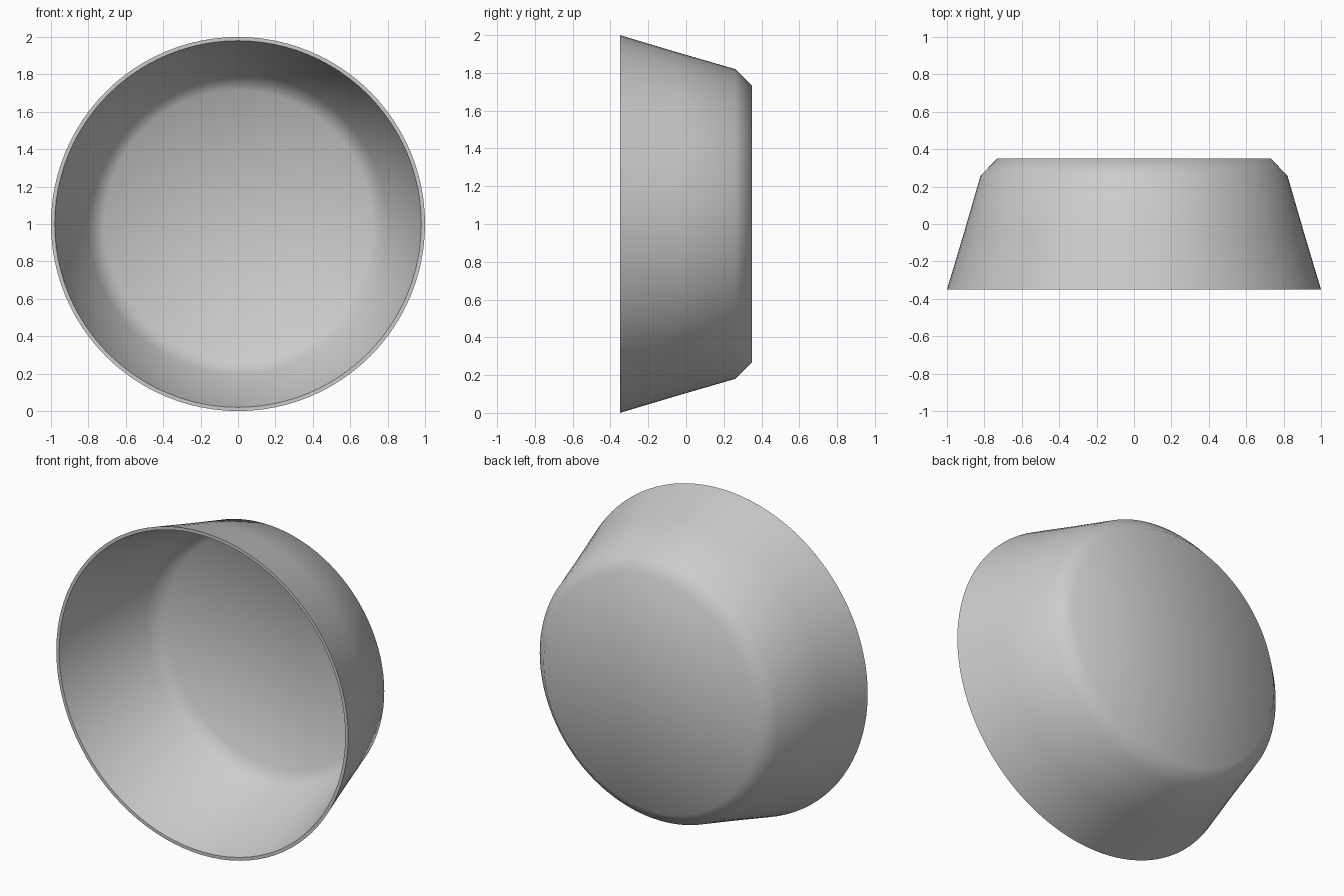
import bpy, bmesh, math

if "Cube" in bpy.data.objects:
    bpy.data.objects.remove(bpy.data.objects["Cube"])

SIDES = 96

# Closed wall section (radius, y): outside from rim to back, then inside back to rim
PROFILE = [(0.0, 0.35), (0.73, 0.35), (0.82, 0.26), (0.91, -0.05), (1.0, -0.35),
           (0.98, -0.35), (0.80, 0.25), (0.715, 0.33), (0.0, 0.33)]


def lathe(name, profile, sides, height):
    """Spin a profile around the y axis."""
    bm = bmesh.new()
    rings = []
    for r, y in profile:
        if r == 0:
            rings.append([bm.verts.new((0, y, height))])
        else:
            rings.append([bm.verts.new((r * math.sin(2 * math.pi * i / sides), y,
                                        height + r * math.cos(2 * math.pi * i / sides)))
                          for i in range(sides)])
    for a, b in zip(rings, rings[1:]):
        for i in range(sides):
            j = (i + 1) % sides
            if len(a) == 1:
                bm.faces.new((a[0], b[i], b[j]))
            elif len(b) == 1:
                bm.faces.new((a[i], b[0], a[j]))
            else:
                bm.faces.new((a[i], b[i], b[j], a[j]))
    bmesh.ops.recalc_face_normals(bm, faces=bm.faces)
    mesh = bpy.data.meshes.new(name)
    bm.to_mesh(mesh)
    bm.free()
    obj = bpy.data.objects.new(name, mesh)
    bpy.context.collection.objects.link(obj)
    return obj


# Hollow tapered cap, open at the front
cap = lathe("hollow_cap", PROFILE, SIDES, 1.0)
bpy.context.view_layer.objects.active = cap
cap.select_set(True)
bpy.ops.object.shade_smooth_by_angle(angle=math.radians(60))
